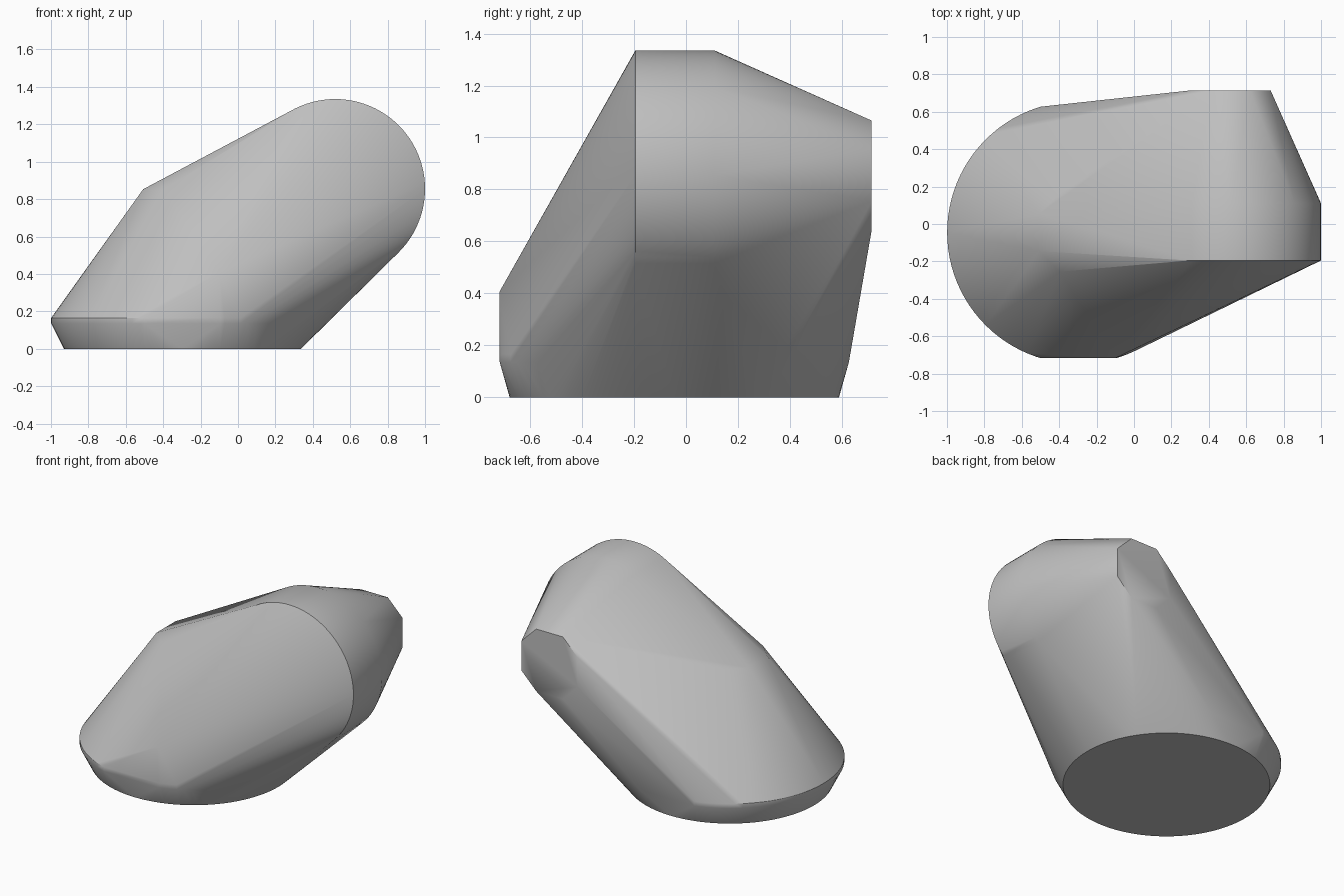
import bpy, bmesh, math
from mathutils import Vector

cube = bpy.data.objects.get("Cube")
if cube:
    bpy.data.objects.remove(cube, do_unlink=True)

BASE = Vector((-0.297, -0.045))    # centre of the upright disc in x, y
DRUM = Vector((0.52, 0.855))       # centre of the drum in x, z
SIDES = 96


def circle(centre, radius, clip=9.0):
    """Circle points, cut flat where the second axis passes the clip."""
    pts = []
    for i in range(SIDES):
        a = 2 * math.pi * i / SIDES
        p = Vector((math.cos(a), math.sin(a))) * radius
        if abs(p.y) <= clip:
            pts.append(centre + p)
    if clip < radius:
        half = math.sqrt(radius ** 2 - clip ** 2)
        pts += [centre + Vector((sx * half, sy * clip))
                for sx in (-1, 1) for sy in (-1, 1)]
    return pts


def octagon(centre, reach=0.21, half_edge=0.1):
    """Square with clipped corners."""
    pairs = ((reach, half_edge), (half_edge, reach))
    return [centre + Vector((sx * u, sy * v))
            for u, v in pairs for sx in (-1, 1) for sy in (-1, 1)]


def flat(pts, z):
    return [(p.x, p.y, z) for p in pts]


def upright(pts, y):
    return [(p.x, y, p.y) for p in pts]


# Foot disc, rim with clipped sides, and the small upper plateau
points = flat(circle(BASE, 0.634), 0)
for z in (0.135, 0.165):
    points += flat(circle(BASE, 0.702, 0.672), z)
points += flat(octagon(BASE), 0.853)

# Sideways drum that narrows to the back end
for y in (-0.195, 0.11):
    points += upright(circle(DRUM, 0.48), y)
points += upright(octagon(DRUM), 0.715)

# Upper corner of the flat front facet
points.append((-0.1, -0.717, 0.408))

# Stretch one convex skin over all of the sections
bm = bmesh.new()
for p in points:
    bm.verts.new(p)
hull = bmesh.ops.convex_hull(bm, input=bm.verts)
loose = {v for v in hull["geom_interior"] + hull["geom_unused"]
         if isinstance(v, bmesh.types.BMVert)}
bmesh.ops.delete(bm, geom=list(loose), context="VERTS")
bmesh.ops.dissolve_limit(bm, angle_limit=math.radians(0.1),
                         verts=bm.verts, edges=bm.edges)
bmesh.ops.recalc_face_normals(bm, faces=bm.faces)
mesh = bpy.data.meshes.new("hull_body")
bm.to_mesh(mesh)
bm.free()
body = bpy.data.objects.new("hull_body", mesh)
bpy.context.collection.objects.link(body)

# Plain grey
grey = bpy.data.materials.new("plain_grey")
grey.use_nodes = True
colour = (0.52, 0.52, 0.52, 1)
grey.diffuse_color = colour
grey.node_tree.nodes["Principled BSDF"].inputs["Base Color"].default_value = colour
mesh.materials.append(grey)

# Smooth sides with crisp rims
bpy.ops.object.select_all(action="DESELECT")
body.select_set(True)
bpy.context.view_layer.objects.active = body
bpy.ops.object.shade_smooth_by_angle(angle=math.radians(30))
